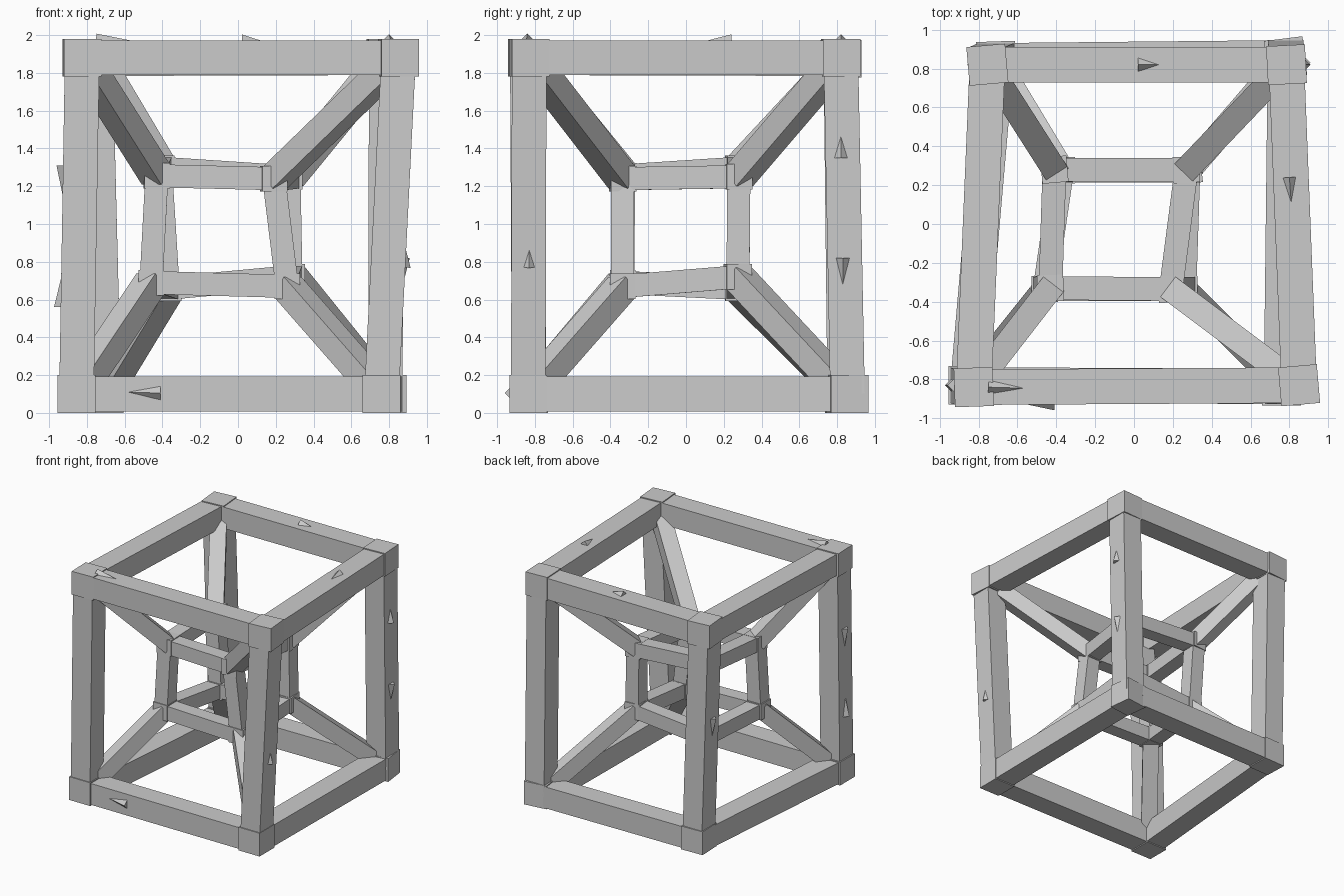
import bpy, math
from mathutils import Vector, Matrix

if "Cube" in bpy.data.objects:
    bpy.data.objects.remove(bpy.data.objects["Cube"])

mat = bpy.data.materials.new("plain grey")
mat.diffuse_color = (0.6, 0.6, 0.6, 1)
mat.use_nodes = True
mat.node_tree.nodes["Principled BSDF"].inputs["Base Color"].default_value = mat.diffuse_color

# Corner centres, ordered by bits: x = 1, y = 2, z = 4
outer = [(-.855, -.83, .1), (.76, -.835, .1), (-.71, .84, .1), (.78, .855, .1),
         (-.825, -.84, 1.88), (.85, -.83, 1.88), (-.755, .82, 1.875), (.785, .82, 1.88)]
inner = [(-.46, -.335, .69), (.26, -.335, .67), (-.37, .275, .66), (.28, .275, .72),
         (-.43, -.33, 1.255), (.19, -.335, 1.24), (-.41, .28, 1.295), (.27, .28, 1.25)]
outer = [Vector(p) for p in outer]
inner = [Vector(p) for p in inner]
turns = [0, 0, 2, 7, 2, 5, 5, 3]


def frame(direction, ref):
    """Rotation whose z runs along direction and whose y leans to ref."""
    z = direction.normalized()
    x = ref.cross(z).normalized()
    return Matrix((x, z.cross(x), z)).transposed().to_4x4()


def finish(name, matrix):
    ob = bpy.context.object
    ob.name = name
    ob.matrix_world = matrix
    ob.data.materials.append(mat)


def box(name, matrix, w, d, h):
    bpy.ops.mesh.primitive_cube_add(size=1)
    finish(name, matrix @ Matrix.Diagonal((w, d, h, 1)))


def beam(name, a, b, ref, w):
    box(name, Matrix.Translation((a + b) / 2) @ frame(b - a, ref), w, w, (b - a).length)


def arrow(name, base, tip, out):
    """Four-sided arrowhead half sunk into a beam face."""
    base, tip = Vector(base), Vector(tip)
    bpy.ops.mesh.primitive_cone_add(vertices=4, radius1=.036, depth=(tip - base).length)
    finish(name, Matrix.Translation((base + tip) / 2) @ frame(tip - base, Vector(out)))


# Outer and inner frames: corner blocks and edge beams
for label, pts, block, width in (("outer", outer, .2, .183), ("inner", inner, .135, .122)):
    for i, p in enumerate(pts):
        turn = Matrix.Rotation(math.radians(turns[i]), 4, 'Z')
        box(label + "_corner", Matrix.Translation(p) @ turn, block, block, block)
        for axis in range(3):
            if not i & (1 << axis):
                ref = Vector((0, 0, 0))
                ref[(axis + 1) % 3] = 1
                beam(label + "_beam", p, pts[i | (1 << axis)], ref, width)

# Diagonal struts between the frames
for a, b in zip(outer, inner):
    beam("diagonal_strut", a, b, Vector((0, 0, 1)), .13)

# Arrowheads on the outer beams
X, Y, Z = (1, 0, 0), (0, 1, 0), (0, 0, 1)
arrow("top_back_arrow", (.02, .82, 1.968), (.13, .82, 1.968), Z)
arrow("top_right_arrow", (.8, .24, 1.968), (.81, .1, 1.968), Z)
arrow("top_front_arrow", (-.75, -.84, 1.972), (-.57, -.845, 1.972), Z)
arrow("bottom_front_arrow", (-.41, -.923, .105), (-.58, -.923, .11), Y)
arrow("right_front_arrow", (.878, -.83, .77), (.885, -.83, .88), X)
arrow("right_back_upper_arrow", (.873, .82, 1.35), (.873, .82, 1.47), X)
arrow("right_back_lower_arrow", (.873, .83, .82), (.873, .83, .68), X)
arrow("left_front_upper_arrow", (-.925, -.83, 1.31), (-.928, -.83, 1.15), X)
arrow("left_front_lower_arrow", (-.938, -.83, .56), (-.935, -.83, .72), X)
arrow("left_back_arrow", (-.825, .82, 1.14), (-.822, .82, .98), X)
